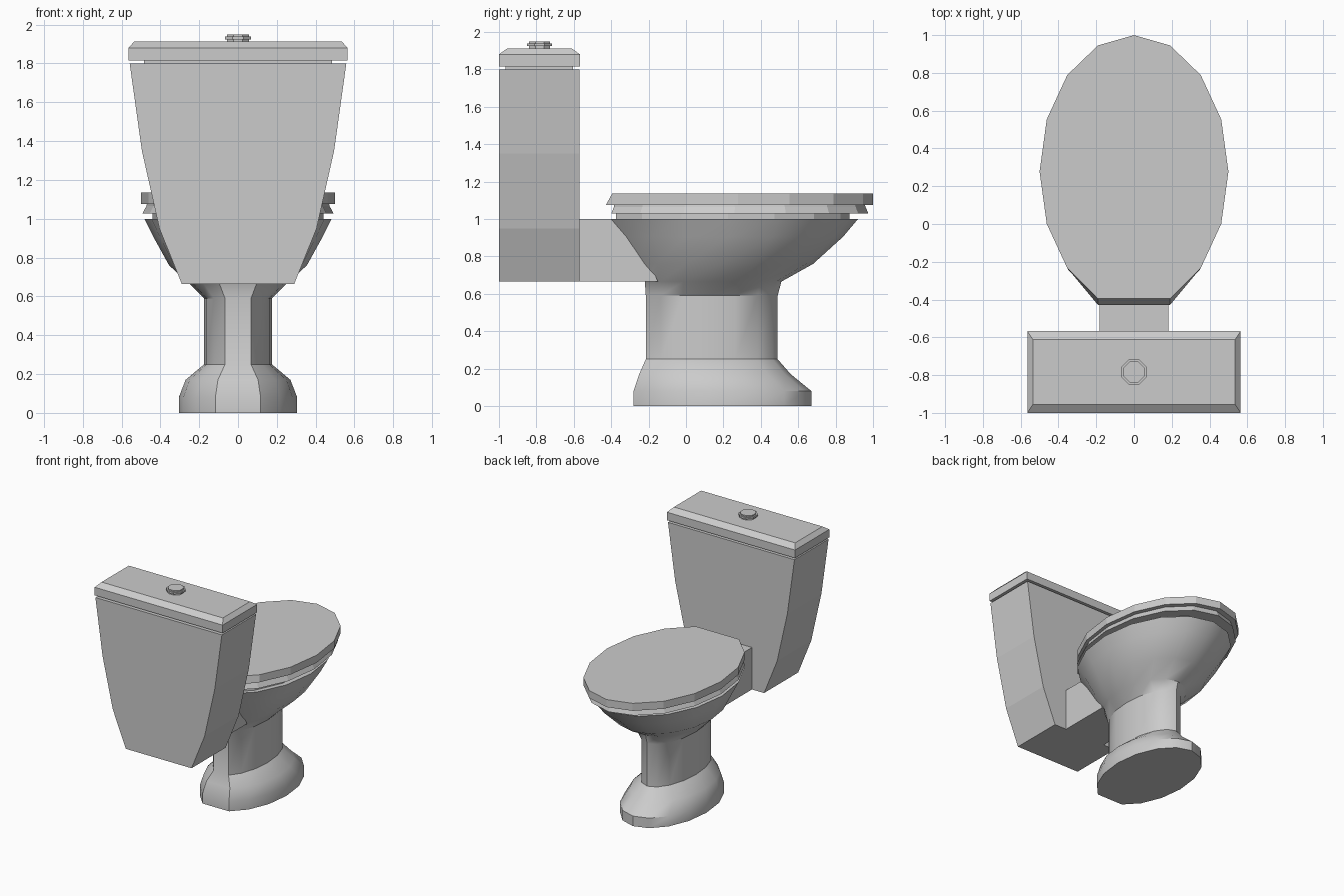
import bpy, bmesh, math

if "Cube" in bpy.data.objects:
    bpy.data.objects.remove(bpy.data.objects["Cube"])


def loft(name, rings, smooth=None):
    """Skin a closed stack of equal-length point rings and cap both ends."""
    bm = bmesh.new()
    rows = [[bm.verts.new(p) for p in ring] for ring in rings]
    n = len(rows[0])
    for a, b in zip(rows, rows[1:]):
        for i in range(n):
            j = (i + 1) % n
            bm.faces.new((a[i], a[j], b[j], b[i]))
    bm.faces.new(rows[0][::-1])
    bm.faces.new(rows[-1])
    bmesh.ops.recalc_face_normals(bm, faces=bm.faces)
    mesh = bpy.data.meshes.new(name)
    bm.to_mesh(mesh)
    bm.free()
    ob = bpy.data.objects.new(name, mesh)
    bpy.context.collection.objects.link(ob)
    if smooth:
        bpy.ops.object.select_all(action='DESELECT')
        ob.select_set(True)
        bpy.context.view_layer.objects.active = ob
        bpy.ops.object.shade_smooth_by_angle(angle=math.radians(smooth))
    return ob


def oval(z, rx, back, front, flat_back=None):
    """16-sided ellipse with its rear corner left out, giving a flat back."""
    ry = (front - back) / (1 + math.sin(math.radians(67.5)))
    cy = front - ry
    pts = []
    for i in range(15):
        a = math.radians(-67.5 + 22.5 * i)
        y = cy + ry * math.sin(a)
        if flat_back is not None and i in (0, 14):
            y = flat_back
        pts.append((rx * math.cos(a), y, z))
    return pts


def rect(z, hx, y0, y1):
    return [(-hx, y0, z), (hx, y0, z), (hx, y1, z), (-hx, y1, z)]


def octagon(z, r, cy):
    return [(r * math.cos(math.pi * (k + .5) / 4),
             cy + r * math.sin(math.pi * (k + .5) / 4), z) for k in range(8)]


# Pedestal and bowl: (z, half width, back y, front y)
body = [(0, .305, -.28, .67), (.08, .305, -.28, .67), (.17, .27, -.25, .56),
        (.25, .175, -.215, .49), (.59, .175, -.215, .49), (.665, .25, -.22, .51),
        (.76, .355, -.265, .68), (.905, .435, -.335, .84), (1.0, .482, -.40, .92)]
loft("bowl_and_pedestal", [oval(*r) for r in body], smooth=35)

# Recessed spacer, seat and lid
loft("seat_spacer", [oval(.99, .44, -.375, .875), oval(1.035, .44, -.375, .875)])
loft("seat", [oval(1.028, .492, -.40, .975), oval(1.065, .472, -.385, .96),
              oval(1.08, .468, -.385, .955)])
loft("seat_lid", [oval(1.075, .5, -.39, 1.0, flat_back=-.428),
                  oval(1.135, .5, -.39, 1.0, flat_back=-.395)])

# Block joining bowl to tank
loft("tank_connector", [rect(.665, .183, -.58, -.15), rect(1.0, .183, -.58, -.30)])

# Tank with curved taper
tank = [(.665, .29), (.95, .405), (1.35, .495), (1.8, .558)]
loft("tank", [rect(z, hx, -1.0, -.57) for z, hx in tank])

# Tank lid on a recessed neck
loft("tank_neck", [rect(1.79, .485, -.965, -.605), rect(1.82, .485, -.965, -.605)])
loft("tank_lid", [rect(1.816, .565, -1.0, -.567), rect(1.88, .565, -1.0, -.567),
                  rect(1.912, .535, -.955, -.612)])

# Flush button
loft("flush_button", [octagon(z, r, -.783) for z, r in
                      [(1.905, .06), (1.924, .06), (1.924, .072),
                       (1.938, .072), (1.938, .06), (1.948, .06)]])
